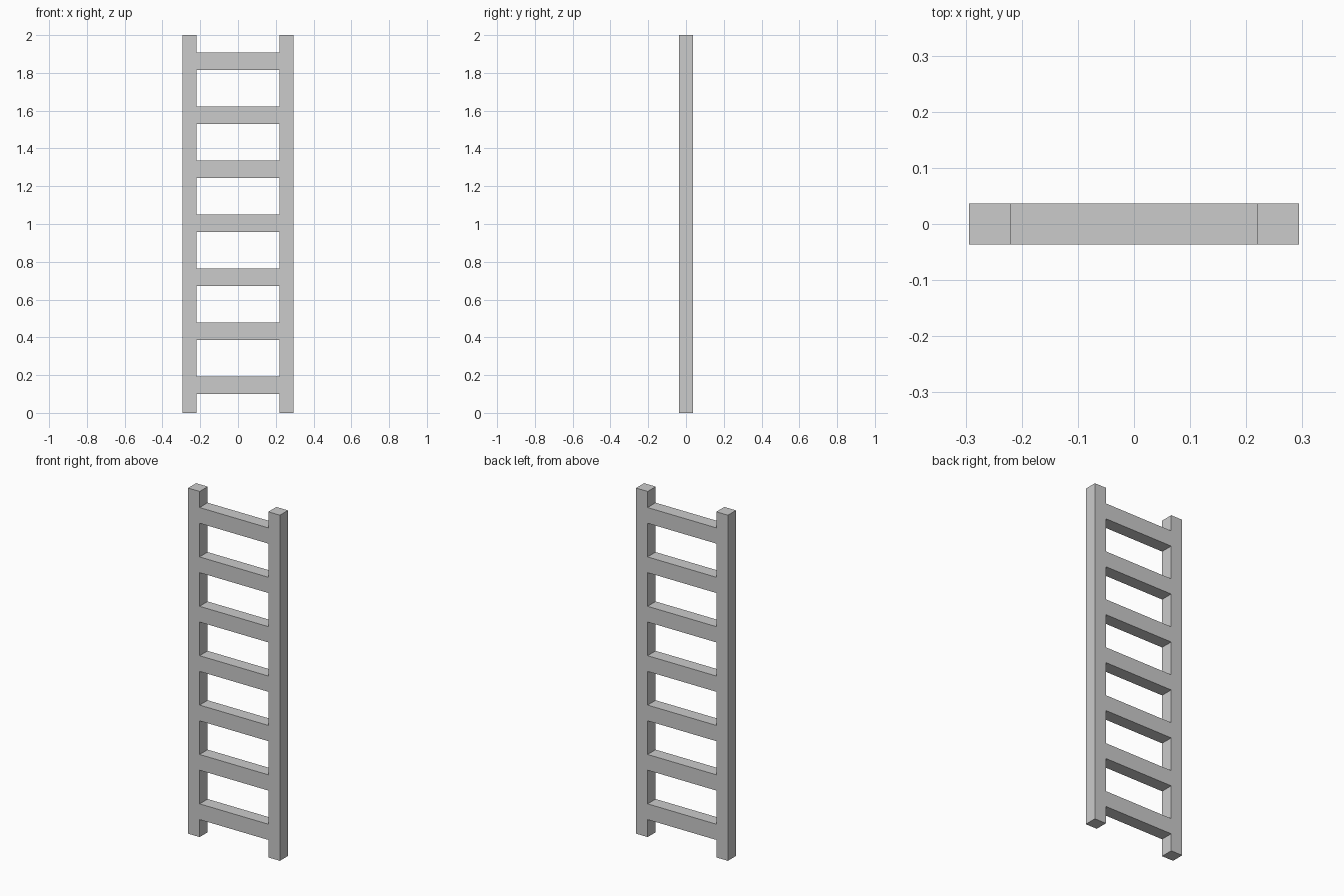
import bpy
import bmesh

cube = bpy.data.objects.get("Cube")
if cube:
    bpy.data.objects.remove(cube, do_unlink=True)

HEIGHT = 2.0
HALF_WIDTH, INNER, HALF_DEPTH = 0.294, 0.22, 0.0367
RUNGS, RUNG_HEIGHT, MIDDLE, SPACING = 7, 0.091, 1.004, 0.2858

# Plain grey material
grey = bpy.data.materials.new("plain grey")
grey.use_nodes = True
colour = (0.6, 0.6, 0.6, 1)
grey.diffuse_color = colour
grey.node_tree.nodes["Principled BSDF"].inputs["Base Color"].default_value = colour

# Column and row cuts: rails outside, rungs and gaps alternating between them
columns = [-HALF_WIDTH, -INNER, INNER, HALF_WIDTH]
rows = [0.0]
for i in range(RUNGS):
    centre = MIDDLE + (i - (RUNGS - 1) / 2) * SPACING
    rows += [centre - RUNG_HEIGHT / 2, centre + RUNG_HEIGHT / 2]
rows.append(HEIGHT)

# Front outline: all rail cells, and every second cell in the middle
bm = bmesh.new()
grid = [[bm.verts.new((x, -HALF_DEPTH, z)) for x in columns] for z in rows]
for r in range(len(rows) - 1):
    for c in range(3):
        if c != 1 or r % 2 == 1:
            bm.faces.new((grid[r][c], grid[r][c + 1], grid[r + 1][c + 1], grid[r + 1][c]))

# Give the outline its thickness
front = bm.faces[:]
back = bmesh.ops.extrude_face_region(bm, geom=front, use_keep_orig=True)["geom"]
bmesh.ops.translate(bm, vec=(0, 2 * HALF_DEPTH, 0),
                    verts=[v for v in back if isinstance(v, bmesh.types.BMVert)])
bmesh.ops.recalc_face_normals(bm, faces=bm.faces[:])

mesh = bpy.data.meshes.new("ladder")
bm.to_mesh(mesh)
bm.free()
mesh.materials.append(grey)
ladder = bpy.data.objects.new("ladder", mesh)
bpy.context.collection.objects.link(ladder)
